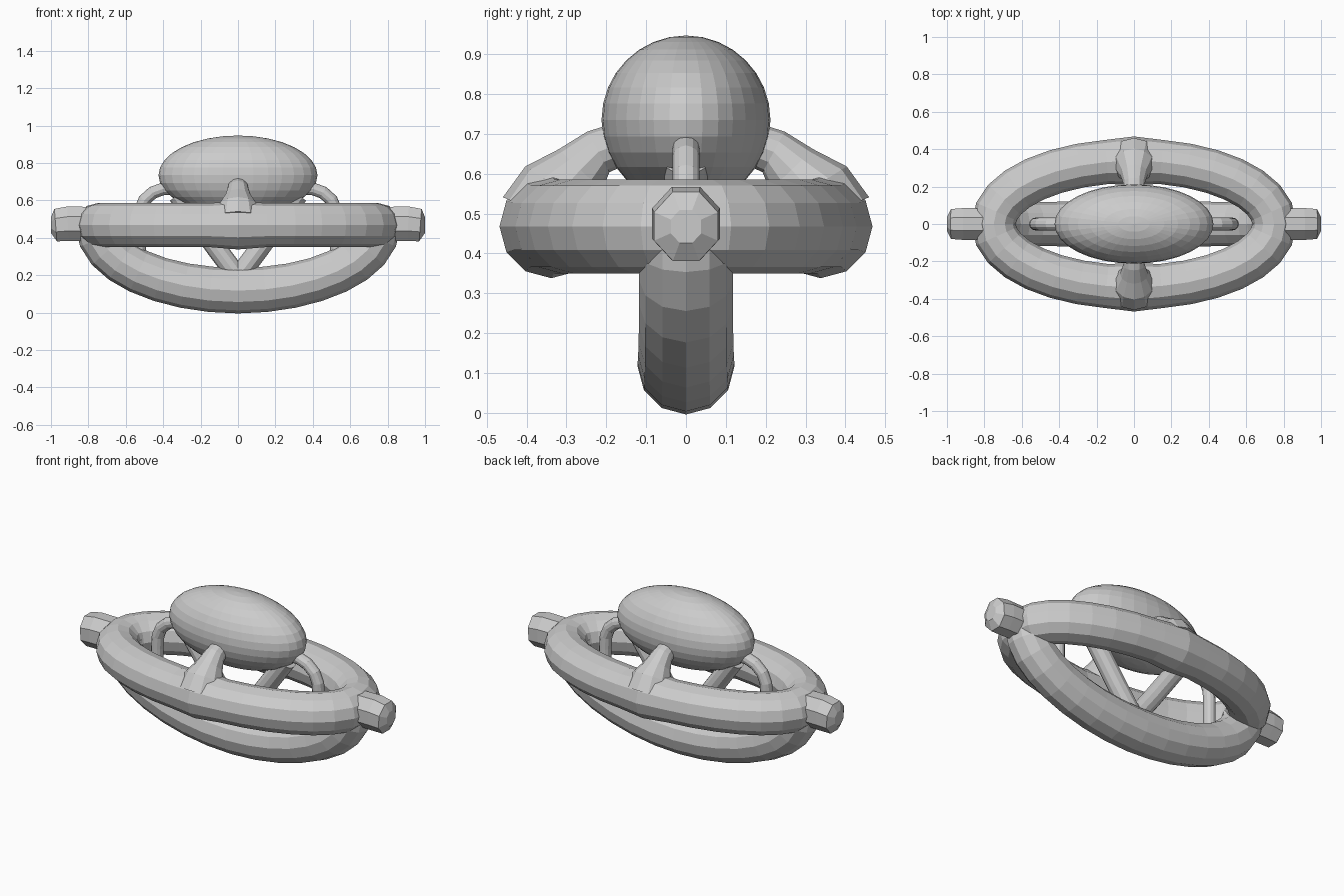
import bpy, bmesh
from math import sin, cos, pi
from mathutils import Vector

if "Cube" in bpy.data.objects:
    bpy.data.objects.remove(bpy.data.objects["Cube"])


def tube(name, pts, radii, normal, sides=12, closed=False, squash=1.0, phase=0.0):
    """Sweep a polygon along a path lying in the plane given by normal."""
    bm = bmesh.new()
    pts = [Vector(p) for p in pts]
    nrm = Vector(normal)
    n = len(pts)
    rings = []
    for i, p in enumerate(pts):
        a = pts[(i - 1) % n] if closed or i > 0 else p
        b = pts[(i + 1) % n] if closed or i < n - 1 else p
        side = (b - a).normalized().cross(nrm)
        r = radii[i] if isinstance(radii, list) else radii
        rings.append([bm.verts.new(p + side * r * cos(phase + 2 * pi * k / sides)
                                   + nrm * r * squash * sin(phase + 2 * pi * k / sides))
                      for k in range(sides)])
    for i in range(n if closed else n - 1):
        r0, r1 = rings[i], rings[(i + 1) % n]
        for k in range(sides):
            j = (k + 1) % sides
            bm.faces.new((r0[k], r0[j], r1[j], r1[k]))
    if not closed:
        bm.faces.new(rings[0])
        bm.faces.new(rings[-1])
    bmesh.ops.recalc_face_normals(bm, faces=bm.faces)
    me = bpy.data.meshes.new(name)
    bm.to_mesh(me)
    bm.free()
    ob = bpy.data.objects.new(name, me)
    bpy.context.collection.objects.link(ob)
    return ob


Z0 = 0.468   # height of the ring
A = 0.75     # half length of ring and keel centre lines

# Horizontal oval ring, slightly swollen where the side struts join
N = 32
angles = [2 * pi * i / N for i in range(N)]
tube("oval_ring", [(A * cos(t), 0.338 * sin(t), Z0) for t in angles],
     [0.13 if abs(cos(t)) < 0.01 else 0.118 for t in angles],
     (0, 0, 1), closed=True)

# Keel: half oval hanging below the ring
K = 16
keel = [pi + pi * i / K for i in range(K + 1)]
tube("keel", [(A * cos(t), 0, Z0 + 0.35 * sin(t)) for t in keel],
     [0.118 + 0.004 * max(0, -sin(t)) ** 8 for t in keel], (0, 1, 0))

# Ellipsoid body
bpy.ops.mesh.primitive_uv_sphere_add(segments=32, ring_count=16, radius=1,
                                     location=(0, 0, 0.735))
body = bpy.context.object
body.name = "body"
body.scale = (0.425, 0.212, 0.212)

for s, tag in ((-1, "left"), (1, "right")):
    # Faceted end knobs
    tube("end_knob_" + tag,
         [(s * x, 0, z) for x, z in ((0.78, 0.475), (0.91, 0.475), (0.975, 0.468), (1.0, 0.468))],
         [0.098, 0.1, 0.094, 0.045], (0, 1, 0), sides=8, squash=0.92, phase=pi / 8)
    # Curved end handles dropping to the keel
    tube("end_handle_" + tag,
         [(s * x, 0, z) for x, z in ((0.3, 0.665), (0.4, 0.662), (0.455, 0.642), (0.5, 0.602),
                                     (0.522, 0.55), (0.527, 0.48), (0.527, 0.25))],
         0.034, (0, 1, 0))
    # V struts from keel to body
    tube("v_strut_" + tag, [(0, 0, 0.19), (s * 0.12, 0, 0.35), (s * 0.32, 0, 0.63)],
         0.054, (0, 1, 0))

for s, tag in ((-1, "front"), (1, "back")):
    # Flared side struts from body to ring
    tube("side_strut_" + tag,
         [(0, s * y, z) for y, z in ((0.1, 0.7), (0.22, 0.655), (0.265, 0.61),
                                     (0.31, 0.56), (0.34, 0.49))],
         [0.05, 0.058, 0.075, 0.11, 0.13], (1, 0, 0))
